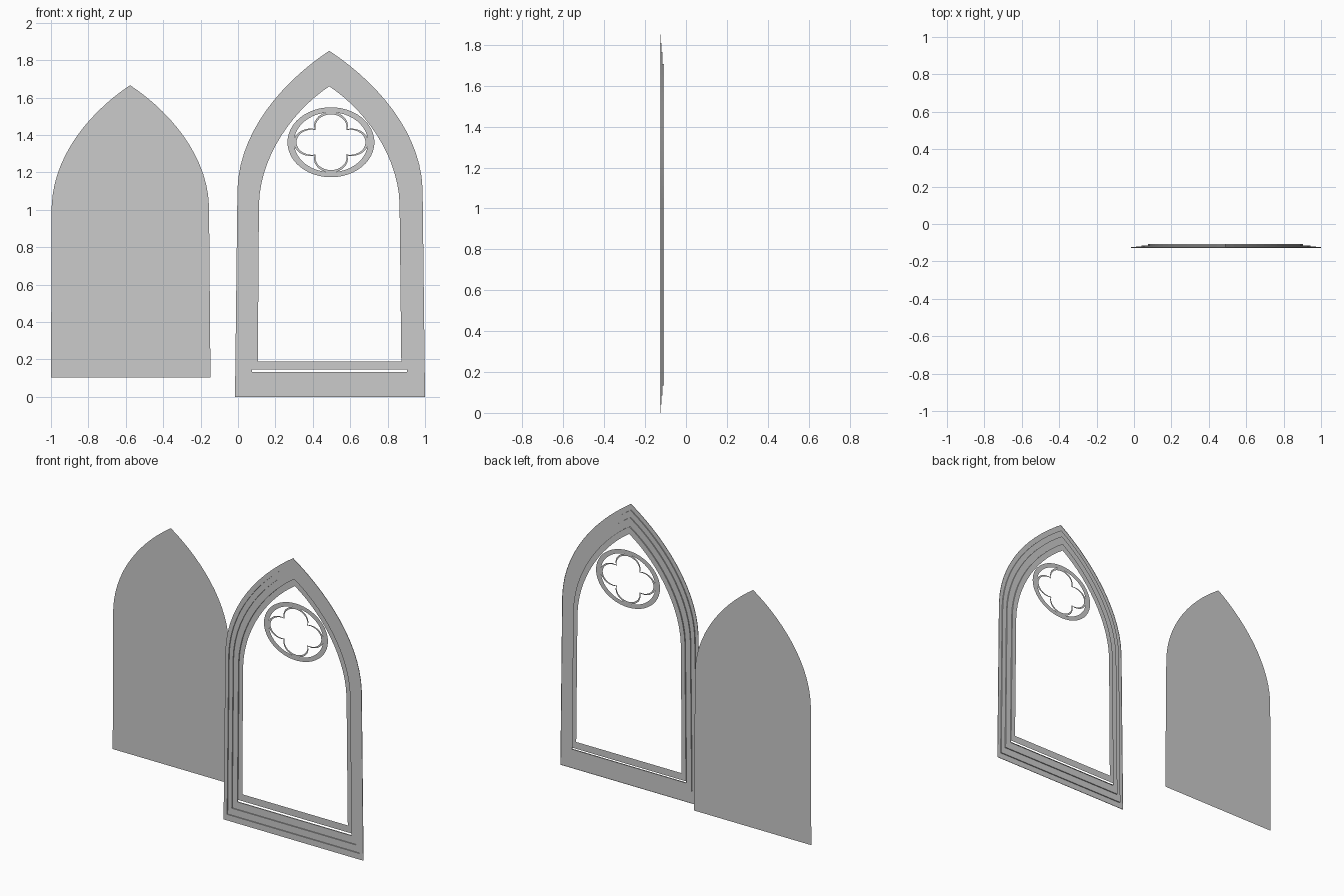
import bpy, math

if "Cube" in bpy.data.objects:
    bpy.data.objects.remove(bpy.data.objects["Cube"])

ARC = 14  # segments per half arch


def make_object(name, verts, faces):
    me = bpy.data.meshes.new(name)
    me.from_pydata(verts, [], faces)
    me.update()
    ob = bpy.data.objects.new(name, me)
    bpy.context.collection.objects.link(ob)
    return ob


def half_arch(spring, apex):
    """Curve from the springing point up to the apex (apex excluded)."""
    w, h = apex[0] - spring[0], apex[1] - spring[1]
    p = [(0, 0), (0.02 * w, 0.42 * h), (0.5 * w, h - 0.33 * abs(w)), (w, h)]
    out = []
    for i in range(ARC):
        t = i / ARC
        k = [(1 - t) ** 3, 3 * t * (1 - t) ** 2, 3 * t * t * (1 - t), t ** 3]
        out.append(tuple(spring[a] + sum(c * q[a] for c, q in zip(k, p)) for a in (0, 1)))
    return out


def lancet(bl, br, sl, sr, apex):
    """Closed pointed-arch outline in x, z."""
    return [bl, br] + half_arch(sr, apex) + [apex] + half_arch(sl, apex)[::-1]


def loft(name, stations):
    """Join consecutive (outline, y) stations with quads."""
    n = len(stations[0][0])
    verts = [(x, y, z) for loop, y in stations for x, z in loop]
    faces = [(s * n + i, s * n + (i + 1) % n, (s + 1) * n + (i + 1) % n, (s + 1) * n + i)
             for s in range(len(stations) - 1) for i in range(n)]
    return make_object(name, verts, faces)


# Stepped frame: outlines blended between the outer edge and the opening
OUTER = [(-0.016, 0), (1.0, 0), (-0.003, 1.11), (0.987, 1.11), (0.488, 1.85)]
INNER = [(0.106, 0.19), (0.873, 0.19), (0.112, 1.03), (0.864, 1.03), (0.488, 1.66)]


def frame_outline(f):
    return lancet(*[tuple(a + (b - a) * f for a, b in zip(p, q)) for p, q in zip(OUTER, INNER)])


Y = [-0.127, -0.1205, -0.114, -0.107]
o0, o1, o2, o3, o4 = [frame_outline(f) for f in (0, 0.21, 0.45, 0.75, 1)]
# narrow open slot above the sill: lower edge and upper edge differ
low = [(o3[0][0], 0.134), (o3[1][0], 0.134)] + o3[2:]
high = [(o3[0][0], 0.145), (o3[1][0], 0.145)] + o3[2:]

loft("frame_outer_mouldings", [(o0, Y[0] + 0.003), (o0, Y[0]), (o1, Y[0]), (o1, Y[1]),
                               (o2, Y[1]), (o2, Y[2]), (low, Y[2]), (low, Y[3])])
loft("frame_inner_moulding", [(high, Y[3]), (o4, Y[3])])

# Tracery: oval ring with a quatrefoil band inside
CX, CZ = 0.497, 1.361


def oval(rx, rz, n=48):
    return [(CX + rx * math.cos(2 * math.pi * i / n), CZ + rz * math.sin(2 * math.pi * i / n))
            for i in range(n)]


def quatrefoil(rx, rz, n=14):
    c, r = 0.546, 0.454
    start, sweep = math.radians(-103.5), math.radians(207)
    pts = []
    for lobe in range(4):
        a0 = lobe * math.pi / 2
        for i in range(n):
            a = a0 + start + sweep * i / n
            pts.append((CX + rx * (c * math.cos(a0) + r * math.cos(a)),
                        CZ + rz * (c * math.sin(a0) + r * math.sin(a))))
    return pts


loft("tracery_ring", [(oval(0.2326, 0.187), -0.108), (oval(0.198, 0.160), -0.108)])
loft("tracery_quatrefoil", [(quatrefoil(0.200, 0.162), -0.1085),
                            (quatrefoil(0.185, 0.149), -0.1085)])

# Glass pane: a single flat sheet set apart behind the frame
pane = lancet((-1.0, 0.102), (-0.147, 0.102), (-0.996, 1.02), (-0.155, 1.02), (-0.577, 1.666))
make_object("window_pane", [(x, 0.127, z) for x, z in pane], [tuple(range(len(pane)))])
